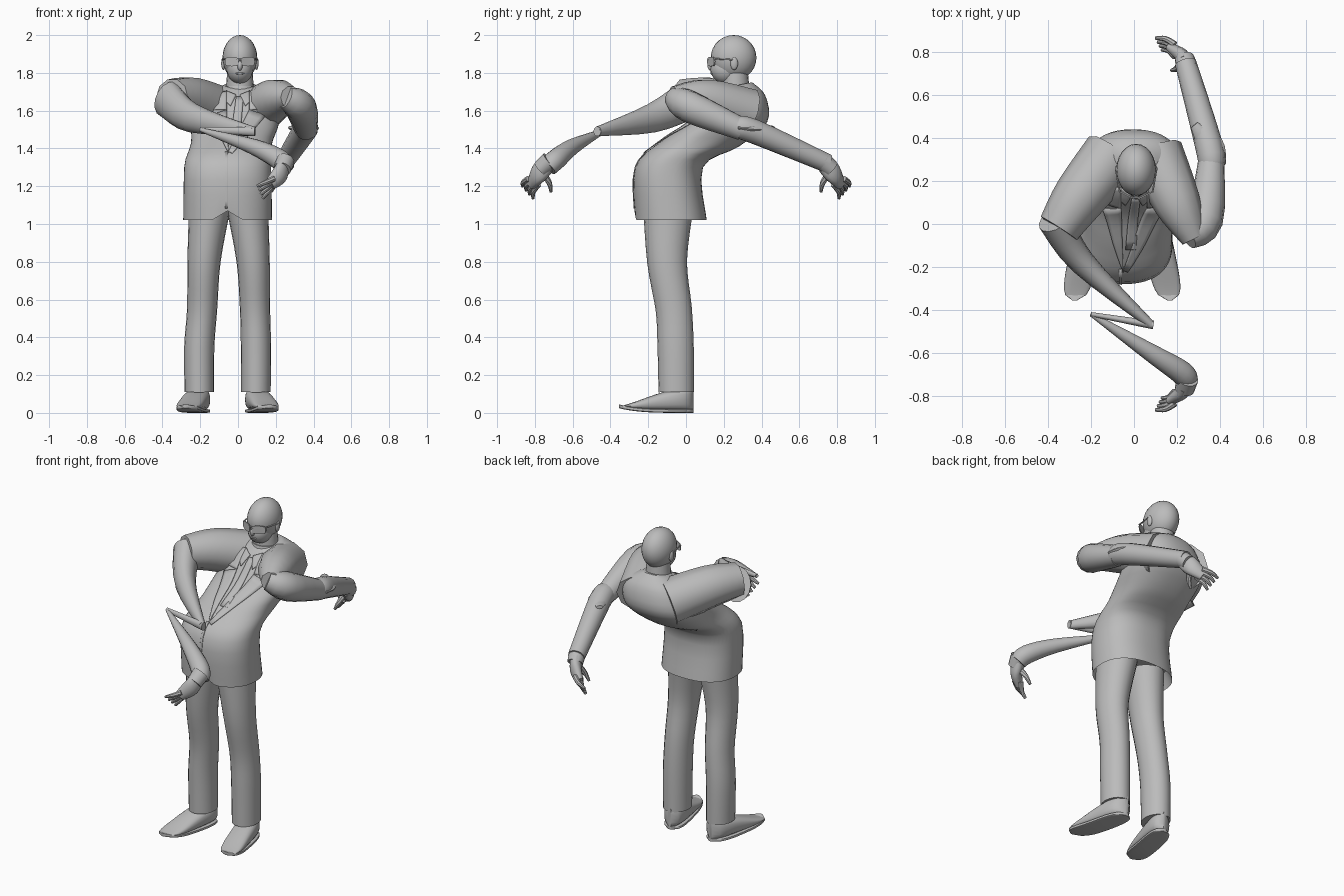
import bpy, bmesh, math
from mathutils import Vector
from mathutils.bvhtree import BVHTree

cube = bpy.data.objects.get("Cube")
if cube:
    bpy.data.objects.remove(cube, do_unlink=True)

colour = (.5, .5, .5, 1)
grey = bpy.data.materials.new("plain grey")
grey.use_nodes = True
grey.diffuse_color = colour
grey.node_tree.nodes["Principled BSDF"].inputs["Base Color"].default_value = colour

SIDES = (("right", -1), ("left", 1))
HEAD_X = .01
UP = Vector((0, 0, 1))


def finish(name, bm):
    """Turn a bmesh into a smooth-shaded grey object that keeps sharp edges."""
    bmesh.ops.recalc_face_normals(bm, faces=bm.faces)
    mesh = bpy.data.meshes.new(name)
    bm.to_mesh(mesh)
    bm.free()
    ob = bpy.data.objects.new(name, mesh)
    bpy.context.collection.objects.link(ob)
    mesh.materials.append(grey)
    bpy.ops.object.select_all(action='DESELECT')
    ob.select_set(True)
    bpy.context.view_layer.objects.active = ob
    bpy.ops.object.shade_smooth_by_angle(angle=math.radians(40))
    return ob


def spline(rows, steps=4):
    """Smooth curve through rows of numbers."""
    result = []
    for i in range(len(rows) - 1):
        before, after = rows[max(i - 1, 0)], rows[min(i + 2, len(rows) - 1)]
        for k in range(steps):
            t = k / steps
            result.append([b + t * (c - a + t * (2 * a - 5 * b + 4 * c - d + t * (3 * (b - c) + d - a))) / 2
                           for a, b, c, d in zip(before, rows[i], rows[i + 1], after)])
    return result + [rows[-1]]


def loft(name, rings, sides=20, power=1):
    """Skin rings given as (centre, half-axis, half-axis), closed at both ends."""
    bm = bmesh.new()
    rows = []
    for centre, a, b in rings:
        row = []
        for i in range(sides):
            turn = math.tau * i / sides
            u, v = [math.copysign(abs(f) ** power, f) for f in (math.cos(turn), math.sin(turn))]
            row.append(bm.verts.new(Vector(centre) + Vector(a) * u + Vector(b) * v))
        rows.append(row)
    for low, high in zip(rows, rows[1:]):
        for i in range(sides):
            j = (i + 1) % sides
            bm.faces.new((low[i], low[j], high[j], high[i]))
    bm.faces.new(rows[0])
    bm.faces.new(rows[-1])
    return finish(name, bm)


def tube(name, points, sides=14, tall=1):
    """Round limb along (x, y, z, radius) points."""
    path = spline(points)
    spots = [Vector(p[:3]) for p in path]
    rings = []
    for i, p in enumerate(path):
        along = (spots[min(i + 1, len(path) - 1)] - spots[max(i - 1, 0)]).normalized()
        side = along.cross(UP)
        side = side.normalized() if side.length > .3 else Vector((1, 0, 0))
        rings.append((spots[i], side * p[3], side.cross(along).normalized() * p[3] * tall))
    return loft(name, rings, sides)


def ball(name, centre, size):
    bm = bmesh.new()
    bmesh.ops.create_uvsphere(bm, u_segments=24, v_segments=14, radius=1)
    bmesh.ops.scale(bm, vec=size, verts=bm.verts)
    bmesh.ops.translate(bm, vec=centre, verts=bm.verts)
    return finish(name, bm)


# Jacket body: front (y, z), back (y, z), half width, leaning backwards
body = [(-.27, 1.02, .11, 1.02, .235), (-.27, 1.3, .09, 1.3, .23), (-.13, 1.44, .28, 1.41, .215),
        (.02, 1.54, .43, 1.54, .23), (.12, 1.66, .42, 1.68, .19), (.19, 1.72, .35, 1.75, .08)]
rings = [((-.055, -.08, 1.1), (.2, 0, 0), (0, .16, 0))]
for fy, fz, by, bz, width in spline(body):
    middle = Vector((0, fy + by, fz + bz)) / 2
    middle.x = max(-.055, min(HEAD_X, (middle.z - 1.6) / 5))
    rings.append((middle, (width, 0, 0), (0, (by - fy) / 2, (bz - fz) / 2)))
jacket = loft("jacket_body", rings, 48, .85)

# Cutaway at the front of the hem
for v in jacket.data.vertices:
    if v.co.z < 1.04 and v.co.y < -.2:
        v.co.z += max(0, .05 - abs(v.co.x + .055) * .6)

bm = bmesh.new()
bm.from_mesh(jacket.data)
chest = BVHTree.FromBMesh(bm)
bm.free()


def panel(name, inner, outer, lift=.006, steps=8, columns=5):
    """Thin cloth laid on the chest between two (x, z) edges."""
    bm = bmesh.new()
    grid = []
    for i in range(steps + 1):
        a, b = [Vector(edge[0]).lerp(Vector(edge[1]), i / steps) for edge in (inner, outer)]
        row = []
        for k in range(columns):
            spot = a.lerp(b, k / (columns - 1))
            hit = chest.ray_cast(Vector((spot.x, -2, spot.y)), Vector((0, 1, 0)))[0]
            depth = hit.y if hit else .2
            row.append(bm.verts.new((spot.x, depth - lift, spot.y + lift)))
        grid.append(row)
    for r, s in zip(grid, grid[1:]):
        for k in range(columns - 1):
            bm.faces.new((r[k], r[k + 1], s[k + 1], s[k]))
    ob = finish(name, bm)
    ob.modifiers.new("thickness", 'SOLIDIFY').thickness = .005


# Lapels, shirt collar, tie and front closing edge
for label, s in SIDES:
    panel(label + "_lapel_upper", ((s * .06, 1.7), (s * .06, 1.6)), ((s * .1, 1.69), (s * .14, 1.6)))
    panel(label + "_lapel_lower", ((s * .06, 1.6), (-.05, 1.38)), ((s * .15, 1.57), (s * .01 - .04, 1.37)))
    panel(label + "_shirt_collar", ((s * .01, 1.68), (s * .04, 1.62)), ((s * .06, 1.7), (s * .06, 1.64)))
panel("tie", ((-.01, 1.67), (-.04, 1.45)), ((.03, 1.67), (.01, 1.45)))
panel("front_edge", ((-.07, 1.38), (-.07, 1.08)), ((-.055, 1.38), (-.055, 1.08)), .003)

# Right arm: broad shoulder, sleeve folded to a point, thin forearm
tube("right_shoulder_sleeve", [(-.1, .32, 1.59, .14), (-.25, .13, 1.655, .125), (-.35, -.02, 1.67, .1)], 10)
tube("right_upper_sleeve", [(-.37, .02, 1.66, .08), (-.24, -.18, 1.56, .06), (.08, -.47, 1.49, .02)], tall=1.3)
tube("right_sleeve_fold", [(.09, -.47, 1.49, .02), (-.2, -.42, 1.5, .01)], tall=1.3)
tube("right_forearm", [(-.2, -.42, 1.5, .01), (.08, -.6, 1.41, .042), (.22, -.69, 1.34, .055),
                       (.25, -.73, 1.3, .05)])

# Left arm: shoulder pushed forwards, sleeve flared at the elbow
tube("left_shoulder_sleeve", [(.1, .33, 1.59, .13), (.2, .1, 1.66, .11), (.28, -.07, 1.67, .06)], 10)
tube("left_upper_sleeve", [(.25, -.06, 1.67, .06), (.33, .02, 1.62, .085), (.36, .3, 1.5, .06)])
tube("left_elbow_flare", [(.41, .27, 1.51, .02), (.36, .36, 1.5, .06), (.28, .46, 1.51, .02)], 8, .5)
tube("left_forearm", [(.36, .27, 1.51, .06), (.35, .36, 1.49, .065), (.24, .75, 1.32, .05)])

# Hands mirrored front to back: cuff, palm, four fingers and thumb
for label, s in SIDES:
    tube(label + "_cuff", [(.25, s * .72, 1.335, .05), (.235, s * .77, 1.29, .046)])
    tube(label + "_palm", [(.24, s * .745, 1.31, .034), (.22, s * .785, 1.26, .034), (.17, s * .82, 1.21, .022)],
         tall=1.5)
    for i in range(4):
        t = i / 3
        knuckle = Vector((.19, s * .835, 1.24)).lerp(Vector((.19, s * .78, 1.21)), t)
        tip = Vector((.1, s * .865, 1.2)).lerp(Vector((.13, s * .81, 1.135)), t)
        bend = knuckle.lerp(tip, .5) + Vector((0, s * .012, 0))
        tube(label + "_finger_" + str(i + 1), [(*knuckle, .016), (*bend, .013), (*tip, .008)], 8)
    tube(label + "_thumb", [(.225, s * .765, 1.28, .02), (.2, s * .725, 1.22, .015), (.175, s * .715, 1.17, .008)], 8)

# Trouser legs and shoes, toes turned outwards
for label, s in SIDES:
    ankle = s * .15 - .055
    tube(label + "_trouser_leg", [(ankle, -.052, .11, .078), (ankle, -.055, .35, .08),
                                  (s * .14 - .05, -.065, .55, .08), (s * .13 - .05, -.1, .8, .088),
                                  (s * .1 - .05, -.095, 1.08, .11)], 20, 1.2)
    shoe, sole = [], []
    for i in range(17):
        t = i / 16
        y = .04 - .395 * t
        width = .012 + .057 * (1 - abs(2 * t - 1) ** 4) ** .5
        height = .035 + .1 * math.cos(t * math.pi / 2) ** 1.3
        lift = .025 * t ** 4
        x = ankle - s * y / 5
        shoe.append(((x, y, (height + lift) / 2 + .005), (width, 0, 0), (0, 0, (height - lift) / 2 - .005)))
        sole.append(((x, y, .01 + lift), (width, 0, 0), (0, 0, .01)))
    loft(label + "_shoe", shoe, power=.75)
    loft(label + "_heel", sole[:7], power=.4)
    loft(label + "_sole", sole[6:], power=.4)

# Neck, collar band and head
tube("neck", [(HEAD_X, .265, 1.62, .08), (HEAD_X, .26, 1.8, .068)], 20)
tube("collar_band", [(HEAD_X, .265, 1.67, .095), (HEAD_X, .265, 1.73, .08)], 20)
ball("skull", (HEAD_X, .252, 1.88), (.092, .121, .12))
ball("jaw", (HEAD_X, .212, 1.82), (.069, .083, .078))
ball("nose", (HEAD_X, .132, 1.838), (.014, .018, .026))
ball("mouth", (HEAD_X, .137, 1.797), (.024, .008, .006))

# Ears and sunglasses
for label, s in SIDES:
    ball(label + "_ear", (HEAD_X + s * .087, .255, 1.85), (.012, .02, .034))
    loft(label + "_lens", [((HEAD_X + s * .043, y, 1.86), (.036, s * .018, 0), (0, 0, .025))
                           for y in (.13, .137)], power=.6)
    tube(label + "_glasses_arm", [(HEAD_X + s * .076, .147, 1.875, .004), (HEAD_X + s * .094, .25, 1.87, .004)], 8)
tube("glasses_bridge", [(-HEAD_X, .122, 1.87, .005), (HEAD_X * 3, .122, 1.87, .005)], 8)
